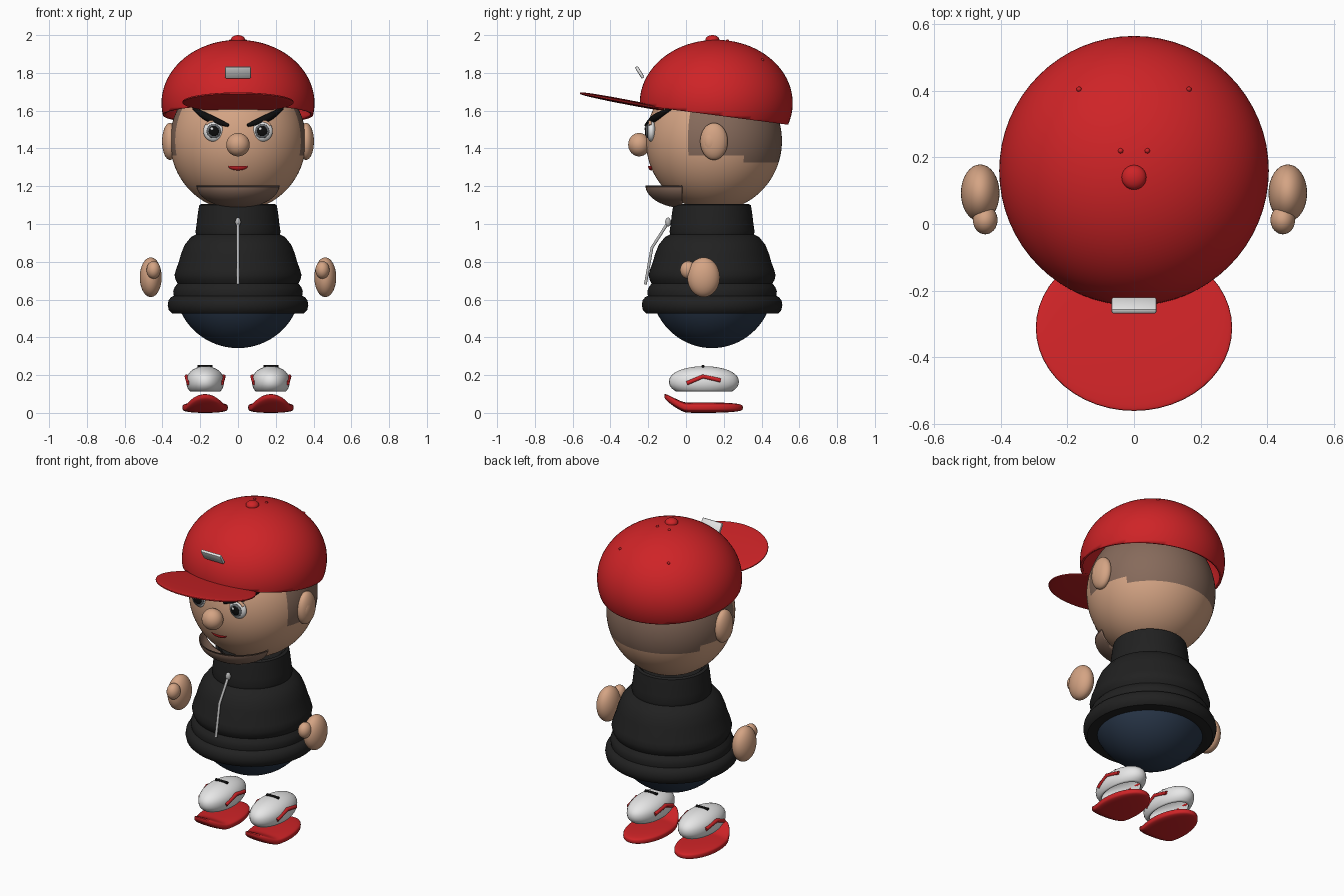
import bpy, bmesh, math
from mathutils import Matrix, Vector

if "Cube" in bpy.data.objects:
    bpy.data.objects.remove(bpy.data.objects["Cube"])


def material(name, r, g, b):
    m = bpy.data.materials.new(name)
    m.use_nodes = True
    m.diffuse_color = (r, g, b, 1)
    m.node_tree.nodes["Principled BSDF"].inputs["Base Color"].default_value = (r, g, b, 1)
    return m


SKIN = material("skin", 0.66, 0.37, 0.23)
HAIR = material("short hair brown", 0.24, 0.145, 0.105)
RED = material("red", 0.62, 0.017, 0.02)
CLOTH = material("hoodie black", 0.015, 0.015, 0.015)
BLACK = material("black", 0.004, 0.004, 0.004)
NAVY = material("navy", 0.022, 0.038, 0.068)
WHITE = material("white", 0.8, 0.8, 0.8)
GREY = material("metal grey", 0.48, 0.48, 0.48)
IRIS = material("iris grey", 0.13, 0.14, 0.15)


def finish(name, bm, mat):
    bmesh.ops.recalc_face_normals(bm, faces=bm.faces)
    me = bpy.data.meshes.new(name)
    bm.to_mesh(me)
    bm.free()
    me.materials.append(mat)
    ob = bpy.data.objects.new(name, me)
    bpy.context.collection.objects.link(ob)
    bpy.ops.object.select_all(action="DESELECT")
    ob.select_set(True)
    bpy.context.view_layer.objects.active = ob
    bpy.ops.object.shade_smooth_by_angle(angle=math.radians(40))
    return ob


def ball(name, mat, loc, size, tilt=0, seg=32, square=1, cuts=(), bend=None):
    """Ellipsoid; square < 1 flattens top and bottom, cuts keep the side each normal points to."""
    bm = bmesh.new()
    bmesh.ops.create_uvsphere(bm, u_segments=seg, v_segments=seg * 3 // 4, radius=1)
    for v in bm.verts:
        v.co.z = math.copysign(abs(v.co.z) ** square, v.co.z)
    place = Matrix.Translation(loc) @ Matrix.Rotation(math.radians(tilt), 4, "X")
    bm.transform(place @ Matrix.Diagonal((*size, 1)))
    if bend:
        for v in bm.verts:
            bend(v.co)
    for point, normal in cuts:
        bmesh.ops.bisect_plane(bm, geom=bm.verts[:] + bm.edges[:] + bm.faces[:],
                               plane_co=point, plane_no=normal, clear_inner=True)
    return finish(name, bm, mat)


def tube(name, mat, points, radius, radii=None, smooth=True):
    cu = bpy.data.curves.new(name, "CURVE")
    cu.dimensions = "3D"
    cu.bevel_depth = radius
    cu.bevel_resolution = 3
    cu.use_fill_caps = True
    sp = cu.splines.new("NURBS" if smooth else "POLY")
    sp.points.add(len(points) - 1)
    for i, p in enumerate(points):
        sp.points[i].co = (*p, 1)
        sp.points[i].radius = radii[i] if radii else 1
    if smooth:
        sp.order_u = 3
        sp.use_endpoint_u = True
    tmp = bpy.data.objects.new(name + "_path", cu)
    bpy.context.collection.objects.link(tmp)
    bpy.context.view_layer.update()
    me = bpy.data.meshes.new_from_object(tmp.evaluated_get(bpy.context.evaluated_depsgraph_get()))
    bpy.data.objects.remove(tmp)
    bm = bmesh.new()
    bm.from_mesh(me)
    bpy.data.meshes.remove(me)
    for f in bm.faces:
        f.material_index = 0
    return finish(name, bm, mat)


def solidify(ob, thickness):
    mod = ob.modifiers.new("thickness", "SOLIDIFY")
    mod.thickness = thickness
    mod.offset = -1


def face_y(x, z):
    """Front surface of the head."""
    return 0.148 - 0.36 * math.sqrt(1 - (x / 0.36) ** 2 - ((z - 1.44) / 0.37) ** 2)


# Head with cropped hair on the sides and back
head = ball("head", SKIN, (0, 0.148, 1.44), (0.36, 0.36, 0.37), seg=80)
head.data.materials.append(HAIR)
for p in head.data.polygons:
    c = p.center
    if c.y > 0.016 and c.z > (1.37 if c.y < 0.31 else 1.32):
        p.material_index = 1

# Nose, mouth and beard
ball("nose", SKIN, (0, -0.248, 1.42), (0.062, 0.058, 0.062))
ball("mouth", RED, (0, -0.183, 1.308), (0.052, 0.018, 0.024),
     cuts=[((0, 0, 1.308), (0, 0, -1))])
beard = ball("beard", HAIR, (0, 0, 1.205), (0.22, 0.215, 0.122), seg=48,
             cuts=[((0, 0, 1.205), (0, 0, -1)), ((0, -0.02, 0), (0, -1, 0))])
solidify(beard, 0.008)

# Cap
CAP = Vector((0, 0.16, 1.64))
CAP_SIZE = (0.405, 0.405, 0.335)
dome = ball("cap_dome", RED, CAP, CAP_SIZE, seg=64, cuts=[((0, 0.16, 1.575), (0, 0.13, 1))])
solidify(dome, 0.015)
ball("cap_brim", RED, (0, -0.312, 1.645), (0.295, 0.254, 0.013), tilt=-10.8, seg=48, square=0.6)
ball("cap_button", RED, (0, 0.14, 1.975), (0.037, 0.037, 0.025))
for s in (-1, 1):
    for x, y in ((0.165, 0.405), (0.04, 0.22)):
        r2 = (x * x + (y - CAP.y) ** 2) / CAP_SIZE[0] ** 2
        z = CAP.z + CAP_SIZE[2] * math.sqrt(1 - r2)
        ball("cap_eyelet", RED, (s * x, y, z), (0.008, 0.008, 0.008), seg=12)

# Badge plate on the cap
bm = bmesh.new()
bmesh.ops.create_cube(bm, size=1)
bm.transform(Matrix.Translation((0, -0.245, 1.803)) @ Matrix.Rotation(math.radians(32), 4, "X")
             @ Matrix.Diagonal((0.135, 0.018, 0.07, 1)))
bmesh.ops.bevel(bm, geom=bm.edges[:], offset=0.006, segments=2, affect="EDGES", profile=0.5)
finish("cap_badge", bm, WHITE)

# Hoodie, turned around the body axis
profile = [(0, 1.09), (0.17, 1.09), (0.19, 1.107), (0.205, 1.10), (0.212, 1.06), (0.219, 1.0),
           (0.225, 0.96), (0.222, 0.945), (0.25, 0.93), (0.282, 0.89), (0.302, 0.84),
           (0.313, 0.80), (0.328, 0.76), (0.336, 0.73), (0.331, 0.705), (0.32, 0.685),
           (0.335, 0.665), (0.343, 0.645), (0.34, 0.62), (0.355, 0.612), (0.368, 0.595),
           (0.372, 0.57), (0.366, 0.543), (0.35, 0.527), (0.3, 0.525), (0, 0.525)]
bm = bmesh.new()
verts = [bm.verts.new((r, 0.138, z)) for r, z in profile]
edges = [bm.edges.new(pair) for pair in zip(verts, verts[1:])]
bmesh.ops.spin(bm, geom=verts + edges, cent=(0, 0.138, 0), axis=(0, 0, 1),
               angle=math.tau, steps=64, use_duplicate=False)
bmesh.ops.remove_doubles(bm, verts=bm.verts, dist=0.0005)
finish("hoodie", bm, CLOTH)

# Zip and trousers
tube("zip", GREY, [(0, -0.09, 1.015), (0, -0.18, 0.875), (0, -0.215, 0.68)], 0.008, smooth=False)
ball("zip_slider", GREY, (0, -0.095, 1.01), (0.015, 0.015, 0.024))
ball("trousers", NAVY, (0, 0.138, 0.677), (0.335, 0.325, 0.334), seg=48,
     cuts=[((0, 0, 0.65), (0, 0, -1))])


def curl_toe(co):
    t = max(0, 0.0 - co.y) / 0.115
    co.z += 0.062 * min(t, 1.1) ** 1.3


for s, side in ((-1, "right"), (1, "left")):
    # Ears and hands
    ball(side + "_ear", SKIN, (s * 0.36, 0.148, 1.437), (0.042, 0.073, 0.098))
    ball(side + "_inner_ear", SKIN, (s * 0.375, 0.135, 1.437), (0.027, 0.045, 0.062))
    ball(side + "_hand", SKIN, (s * 0.462, 0.093, 0.718), (0.058, 0.086, 0.105))
    ball(side + "_thumb", SKIN, (s * 0.447, 0.012, 0.757), (0.037, 0.043, 0.047))

    # Eyes, layered from white to highlight
    ex, ez = s * 0.128, 1.492
    for part, mat, r, y, depth in (("eye", WHITE, 0.056, -0.183, 0.026),
                                   ("iris", IRIS, 0.038, -0.204, 0.01),
                                   ("pupil", BLACK, 0.027, -0.211, 0.007)):
        ball(f"{side}_{part}", mat, (ex, y, ez), (r, depth, r), seg=24)
    ball(side + "_eye_highlight", WHITE, (ex - 0.01, -0.217, ez + 0.012),
         (0.008, 0.004, 0.008), seg=12)
    lid = [(ex + 0.052 * math.cos(a), -0.19, ez + 0.052 * math.sin(a))
           for a in (math.radians(d) for d in range(35, 150, 15))]
    tube(side + "_eyelid", SKIN, lid, 0.008)

    # Eyebrows slanting down to the nose
    brow = [(s * x, face_y(x, z) - 0.012, z)
            for x, z in ((0.235, 1.612), (0.19, 1.578), (0.12, 1.545), (0.05, 1.522))]
    tube(side + "_eyebrow", BLACK, brow, 0.02, radii=(0.35, 1, 1, 0.4))

    # Shoes
    cx = s * 0.174
    ball(side + "_shoe_upper", WHITE, (cx, 0.095, 0.165), (0.1, 0.185, 0.082), square=0.9,
         cuts=[((0, 0, 0.113), (0, 0, 1))])
    bpy.context.object.modifiers.new("base", "SOLIDIFY").thickness = 0.01
    ball(side + "_shoe_sole", RED, (cx, 0.093, 0.028), (0.12, 0.208, 0.028), seg=48,
         square=0.5, bend=curl_toe)
    tube(side + "_shoe_lace", BLACK, [(cx - 0.04, 0.09, 0.247), (cx + 0.04, 0.09, 0.247)],
         0.008, smooth=False)
    for k in (-1, 1):
        stripe = [(cx + k * 0.088, 0.005, 0.157), (cx + k * 0.098, 0.09, 0.193),
                  (cx + k * 0.09, 0.183, 0.172)]
        tube(side + "_shoe_stripe", RED, stripe, 0.011, smooth=False)
